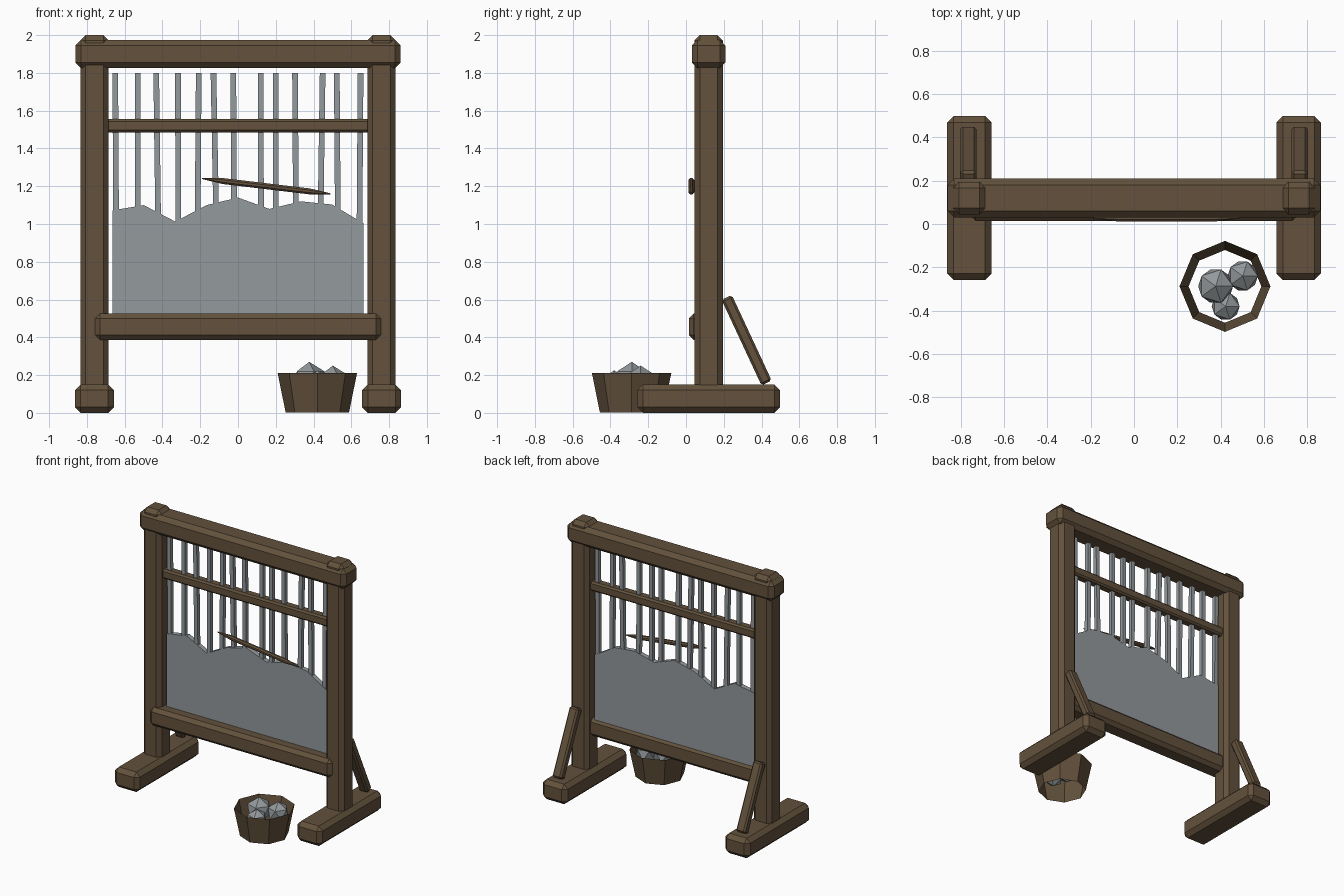
import bpy, bmesh, math
from mathutils import Matrix, Vector

if "Cube" in bpy.data.objects:
    bpy.data.objects.remove(bpy.data.objects["Cube"])


def material(name, rgb):
    m = bpy.data.materials.new(name)
    m.diffuse_color = (*rgb, 1)
    m.use_nodes = True
    m.node_tree.nodes["Principled BSDF"].inputs["Base Color"].default_value = m.diffuse_color
    return m


WOOD = material("brown wood", (0.125, 0.083, 0.045))
YARN = material("grey yarn", (0.295, 0.32, 0.335))
MID = 0.12  # depth of the frame's centre plane


def finish(name, bm, mat):
    bmesh.ops.recalc_face_normals(bm, faces=bm.faces)
    me = bpy.data.meshes.new(name)
    bm.to_mesh(me)
    bm.free()
    me.materials.append(mat)
    ob = bpy.data.objects.new(name, me)
    bpy.context.collection.objects.link(ob)
    return ob


def block(name, centre, size, bevel, mat=WOOD, tilt=0.0):
    """Chamfered timber, optionally tilted about x."""
    bm = bmesh.new()
    bmesh.ops.create_cube(bm, size=1, matrix=Matrix.Diagonal((*size, 1)))
    if bevel:
        bmesh.ops.bevel(bm, geom=bm.edges[:], offset=bevel, segments=1,
                        affect='EDGES', profile=0.5)
    bm.transform(Matrix.Translation(centre) @ Matrix.Rotation(tilt, 4, 'X'))
    return finish(name, bm, mat)


def loft(name, rings, mat, closed_ends=True):
    """Skin between rings of equal point count."""
    bm = bmesh.new()
    vs = [[bm.verts.new(p) for p in r] for r in rings]
    n = len(vs[0])
    for a, b in zip(vs, vs[1:]):
        for i in range(n):
            j = (i + 1) % n
            bm.faces.new((a[i], a[j], b[j], b[i]))
    if closed_ends:
        bm.faces.new(vs[0])
        bm.faces.new(vs[-1])
    return finish(name, bm, mat)


# Side frames: foot, post and rear brace
for side, s in (("left", -1), ("right", 1)):
    block(f"{side}_foot", (s * 0.76, MID, 0.075), (0.206, 0.756, 0.15), 0.03)
    block(f"{side}_post", (s * 0.76, MID, 1.0), (0.15, 0.15, 2.0), 0.028)
    block(f"{side}_brace", (s * 0.765, 0.321, 0.385), (0.075, 0.06, 0.50),
          0.012, tilt=math.radians(25))

# Cross beams
block("top_beam", (0, MID, 1.90), (1.722, 0.178, 0.15), 0.03)
block("heddle_bar", (0, MID, 1.52), (1.42, 0.07, 0.07), 0.012)
block("cloth_beam", (0, 0.085, 0.456), (1.514, 0.14, 0.138), 0.026)

# Woven cloth with an uneven top edge
tops = [1.072, 1.10, 1.013, 1.10, 1.14, 1.08, 1.12, 1.103, 1.003]
outline = [(0.665, 0.45), (-0.665, 0.45)]
outline += [(-0.665 + i * 1.33 / 8, z) for i, z in enumerate(tops)]
loft("cloth", [[(x, MID + d, z) for x, z in outline] for d in (-0.018, 0.018)], YARN)

# Hanging warp threads: x at the top, drift at the bottom
threads = [(-0.650, .005), (-0.530, 0), (-0.433, .011), (-0.318, .002),
           (-0.208, -.006), (-0.130, .016), (-0.025, .005), (0.120, .002),
           (0.200, 0), (0.302, .005), (0.448, -.012), (0.523, .006), (0.649, -.006)]
W = 0.015
for i, (x, drift) in enumerate(threads):
    loft(f"warp_thread_{i + 1}",
         [[(cx + a * W, MID + b * W, z) for a, b in ((-1, -1), (1, -1), (1, 1), (-1, 1))]
          for cx, z in ((x + drift, 0.96), (x, 1.80))], YARN)

# Shuttle stick with tapered ends
axis = Matrix.Translation((0.15, 0.028, 1.20)) @ Matrix.Rotation(math.radians(6.8), 4, 'Y')
rings = []
for t, r in ((-0.342, 0.003), (-0.23, 0.017), (0.23, 0.017), (0.342, 0.003)):
    rings.append([axis @ Vector((t, r * math.cos(k * math.pi / 4 + math.pi / 8),
                                 r * math.sin(k * math.pi / 4 + math.pi / 8)))
                  for k in range(8)])
loft("shuttle", rings, WOOD)

# Open eight-sided basket
BX, BY = 0.42, -0.288
loft("basket", [[(BX + r * math.cos(k * math.pi / 4), BY + r * math.sin(k * math.pi / 4), z)
                 for k in range(8)] for r, z in ((0.168, 0.003), (0.21, 0.21))],
     WOOD, closed_ends=False)

# Yarn balls
balls = [(0.377, -0.287, 0.18, 0.09), (0.502, -0.24, 0.172, 0.078), (0.423, -0.38, 0.153, 0.072)]
for i, (x, y, z, r) in enumerate(balls):
    bm = bmesh.new()
    bmesh.ops.create_icosphere(bm, subdivisions=1, radius=r,
                               matrix=Matrix.Translation((x, y, z)))
    finish(f"yarn_ball_{i + 1}", bm, YARN)
